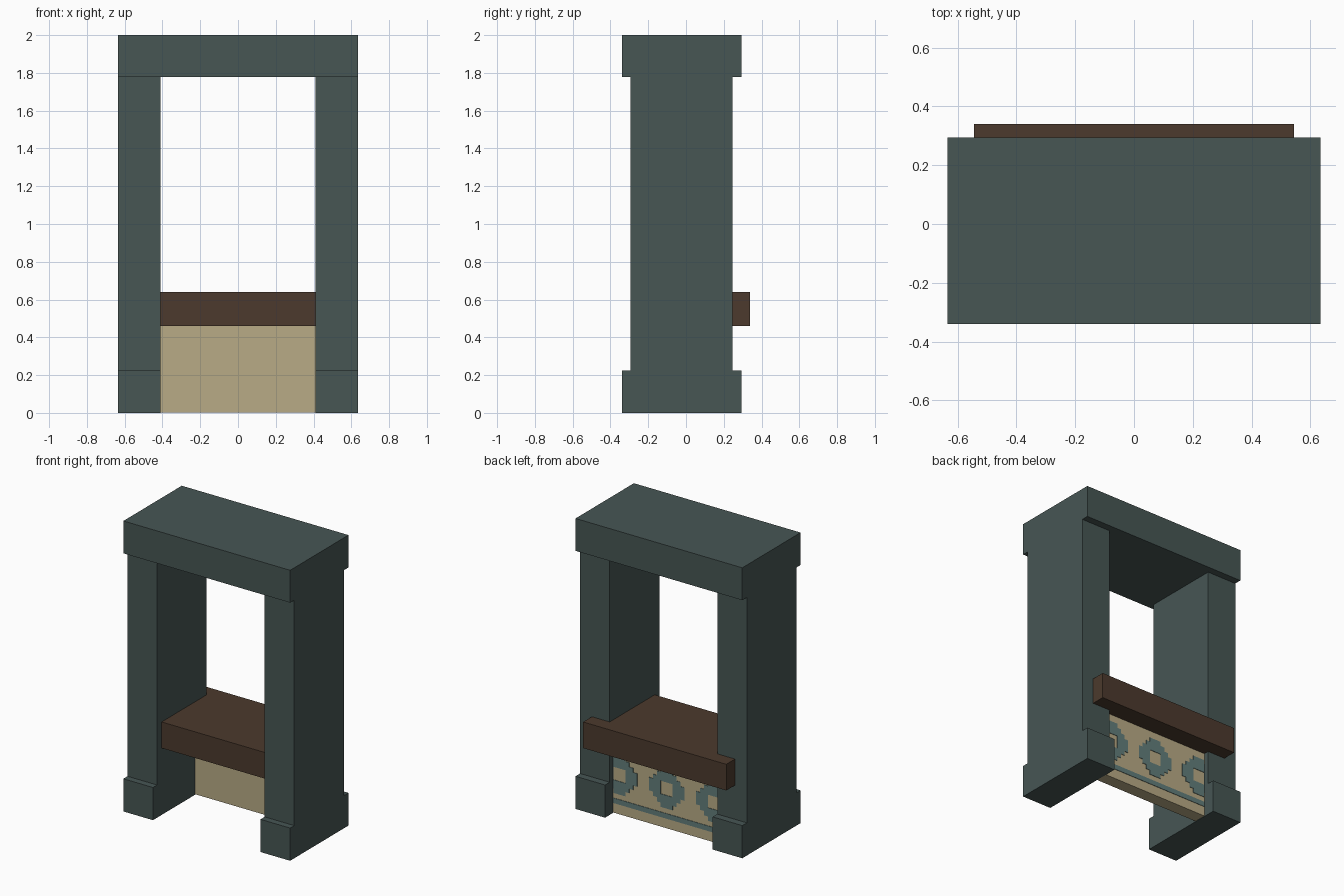
import bpy
import bmesh

cube = bpy.data.objects.get("Cube")
if cube:
    bpy.data.objects.remove(cube, do_unlink=True)


def material(name, rgb):
    lin = [((c / 255 + 0.055) / 1.055) ** 2.4 for c in rgb]
    m = bpy.data.materials.new(name)
    m.use_nodes = True
    m.diffuse_color = (*lin, 1)
    m.node_tree.nodes["Principled BSDF"].inputs["Base Color"].default_value = (*lin, 1)
    return m


SLATE = material("slate_green", (71, 86, 84))
BROWN = material("dark_wood", (76, 58, 45))
TAN = material("tan_panel", (185, 171, 134))
TEAL = material("teal_pattern", (99, 126, 123))


def finish(name, bm, mat):
    bmesh.ops.recalc_face_normals(bm, faces=bm.faces)
    mesh = bpy.data.meshes.new(name)
    bm.to_mesh(mesh)
    bm.free()
    mesh.materials.append(mat)
    obj = bpy.data.objects.new(name, mesh)
    bpy.context.collection.objects.link(obj)
    return obj


def add_prism(bm, outline, z0, z1):
    """Extrude an xy outline from z0 up to z1."""
    face = bm.faces.new([bm.verts.new((x, y, z0)) for x, y in outline])
    out = bmesh.ops.extrude_face_region(bm, geom=[face])
    top = [v for v in out["geom"] if isinstance(v, bmesh.types.BMVert)]
    bmesh.ops.translate(bm, verts=top, vec=(0, 0, z1 - z0))


def rect(x0, x1, y0, y1):
    return [(x0, y0), (x1, y0), (x1, y1), (x0, y1)]


def prism(name, outline, z0, z1, mat):
    bm = bmesh.new()
    add_prism(bm, outline, z0, z1)
    return finish(name, bm, mat)


OUT, IN = 0.635, 0.41

# Frame: foot blocks, posts and the lintel across the top
for side, s in (("left", 1), ("right", -1)):
    xs = sorted((s * IN, s * OUT))
    prism(side + "_foot", rect(*xs, -0.34, 0.295), 0, 0.225, SLATE)
    prism(side + "_post", rect(*xs, -0.295, 0.245), 0.225, 1.777, SLATE)
prism("lintel", rect(-OUT, OUT, -0.34, 0.295), 1.777, 2.0, SLATE)

# T-shaped counter, wider behind the posts
counter = [(-IN, -0.245), (IN, -0.245), (IN, 0.245), (0.545, 0.245),
           (0.545, 0.34), (-0.545, 0.34), (-0.545, 0.245), (-IN, 0.245)]
prism("counter", counter, 0.46, 0.64, BROWN)

# Panel below the counter
BACK = 0.208
prism("lower_panel", rect(-IN, IN, 0.12, BACK), 0.003, 0.46, TAN)

# Stepped medallions and a band, as thin plates on the panel's back
bm = bmesh.new()
CELL, MID_Z = 0.03, 0.275
HALF_WIDTH = {0: 4, 1: 4, 2: 3, 3: 2, 4: 1}


def plate(x0, x1, z0, z1):
    x0, x1 = max(x0, -IN), min(x1, IN)
    if x1 > x0:
        add_prism(bm, rect(x0, x1, BACK, BACK + 0.003), z0, z1)


for cx in (-0.36, 0, 0.36):
    for row in range(-4, 5):
        w = (HALF_WIDTH[abs(row)] + 0.5) * CELL
        z0 = MID_Z + (row - 0.5) * CELL
        if abs(row) <= 1:  # open centre
            hole = 1.5 * CELL
            plate(cx - w, cx - hole, z0, z0 + CELL)
            plate(cx + hole, cx + w, z0, z0 + CELL)
        else:
            plate(cx - w, cx + w, z0, z0 + CELL)
plate(-IN, IN, 0.07, 0.105)
finish("panel_pattern", bm, TEAL)
